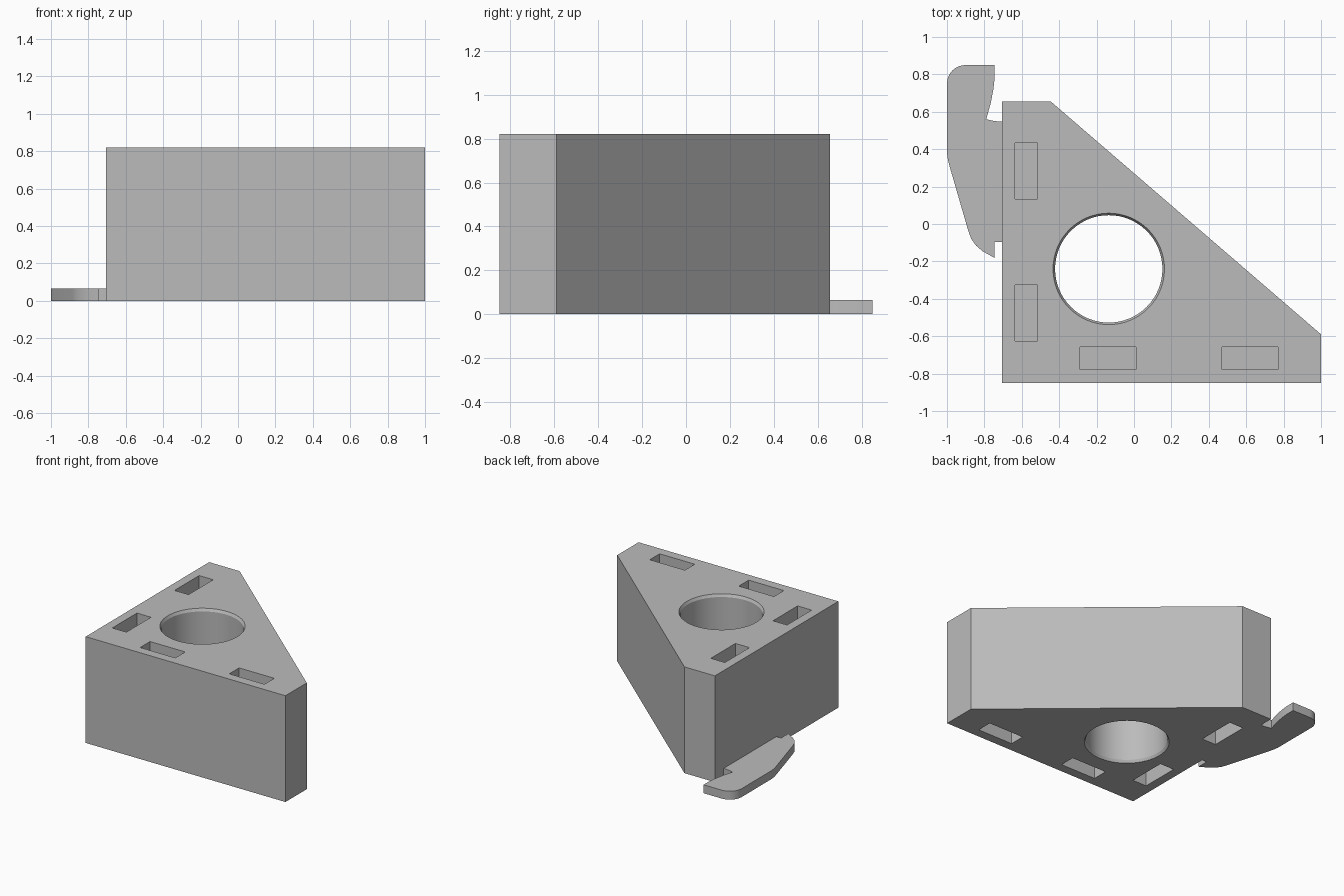
import bpy, bmesh, math

cube = bpy.data.objects.get("Cube")
if cube:
    bpy.data.objects.remove(cube, do_unlink=True)

HEIGHT = 0.82
POCKET_DEPTH = 0.25

grey = bpy.data.materials.new("light grey")
grey.use_nodes = True
colour = (0.5, 0.5, 0.5, 1)
grey.diffuse_color = colour
grey.node_tree.nodes["Principled BSDF"].inputs["Base Color"].default_value = colour


def finish(bm, name):
    bmesh.ops.recalc_face_normals(bm, faces=bm.faces)
    mesh = bpy.data.meshes.new(name)
    bm.to_mesh(mesh)
    bm.free()
    mesh.materials.append(grey)
    obj = bpy.data.objects.new(name, mesh)
    bpy.context.collection.objects.link(obj)
    return obj


def prism(name, outline, bottom, top):
    """Extrude a plan outline between two heights."""
    bm = bmesh.new()
    face = bm.faces.new([bm.verts.new((x, y, bottom)) for x, y in outline])
    grown = bmesh.ops.extrude_face_region(bm, geom=[face])["geom"]
    verts = [v for v in grown if isinstance(v, bmesh.types.BMVert)]
    bmesh.ops.translate(bm, verts=verts, vec=(0, 0, top - bottom))
    return finish(bm, name)


def lathe(name, centre, profile, sides=64):
    """Closed solid of revolution from (radius, height) pairs."""
    bm = bmesh.new()
    rings = [[bm.verts.new((centre[0] + r * math.cos(math.tau * i / sides),
                            centre[1] + r * math.sin(math.tau * i / sides), z))
              for i in range(sides)] for r, z in profile]
    for low, high in zip(rings, rings[1:]):
        for i in range(sides):
            j = (i + 1) % sides
            bm.faces.new((low[i], low[j], high[j], high[i]))
    bm.faces.new(rings[0])
    bm.faces.new(rings[-1])
    return finish(bm, name)


def activate(obj):
    bpy.ops.object.select_all(action="DESELECT")
    obj.select_set(True)
    bpy.context.view_layer.objects.active = obj


def cut(obj, cutter):
    cutter.hide_render = True
    mod = obj.modifiers.new("cut", "BOOLEAN")
    mod.operation = "DIFFERENCE"
    mod.solver = "EXACT"
    mod.object = cutter
    activate(obj)
    bpy.ops.object.modifier_apply(modifier=mod.name)
    bpy.data.objects.remove(cutter, do_unlink=True)


# Wedge-shaped body with clipped corners
body = prism("corner_block", [(-0.705, -0.85), (1, -0.85), (1, -0.59),
                              (-0.445, 0.655), (-0.705, 0.655)], 0, HEIGHT)

# Round through hole with a fine chamfer at both mouths
cut(body, lathe("bore_cutter", (-0.135, -0.24),
                [(0.309, -0.02), (0.287, 0.02),
                 (0.287, HEIGHT - 0.02), (0.309, HEIGHT + 0.02)]))

# Blind rectangular pockets, repeated in the top and bottom
for x, y, w, d in [(-0.575, 0.283, 0.12, 0.3), (-0.575, -0.475, 0.12, 0.3),
                   (-0.14, -0.718, 0.3, 0.12), (0.62, -0.718, 0.3, 0.12)]:
    corners = [(x + sx * w / 2, y + sy * d / 2)
               for sx, sy in [(-1, -1), (1, -1), (1, 1), (-1, 1)]]
    for low, high in [(-0.1, POCKET_DEPTH), (HEIGHT - POCKET_DEPTH, HEIGHT + 0.1)]:
        cut(body, prism("pocket_cutter", corners, low, high))

# Thin hooked tab at the foot of the right side, with a rounded back corner
corner = [(-0.9 + 0.1 * math.cos(a), 0.75 + 0.1 * math.sin(a))
          for a in [math.pi / 2 * (1 + i / 8) for i in range(9)]]
tab = prism("hooked_tab", [(-0.705, 0.547), (-0.745, 0.55), (-0.79, 0.56),
                           (-0.765, 0.65), (-0.752, 0.72), (-0.745, 0.78),
                           (-0.745, 0.85)] + corner +
            [(-1, 0.38), (-0.995, 0.345), (-0.985, 0.305), (-0.885, -0.04),
             (-0.87, -0.08), (-0.845, -0.115), (-0.81, -0.145),
             (-0.745, -0.182), (-0.745, -0.095), (-0.705, -0.095)], 0, 0.065)

for obj in (body, tab):
    activate(obj)
    bpy.ops.object.shade_smooth_by_angle(angle=math.radians(25))
